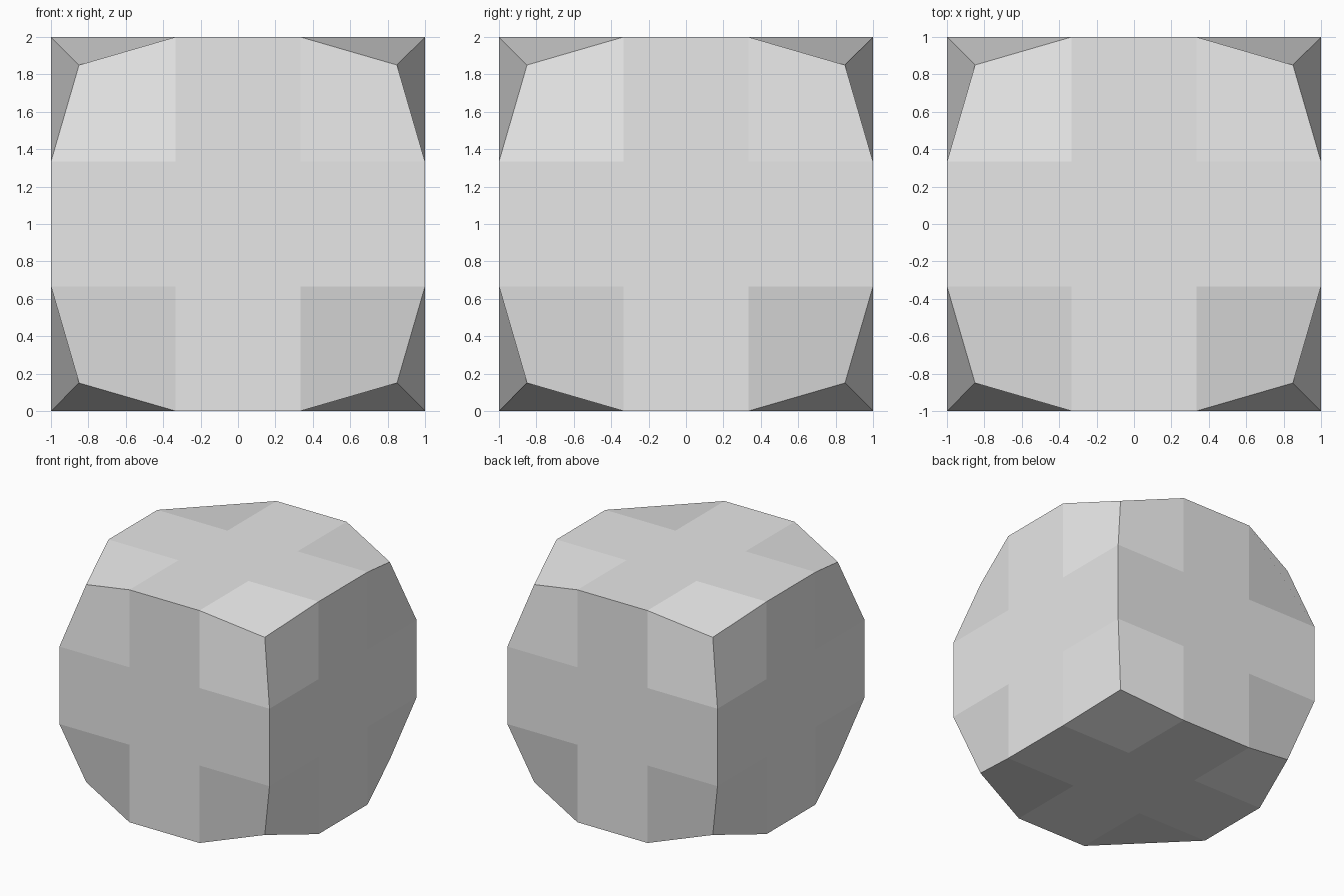
import bpy
import bmesh

# Remove the default object
default = bpy.data.objects.get("Cube")
if default:
    bpy.data.objects.remove(default, do_unlink=True)

# Plain light grey material
grey = bpy.data.materials.new("light grey")
grey.use_nodes = True
colour = (0.8, 0.8, 0.8, 1.0)
grey.diffuse_color = colour
for node in grey.node_tree.nodes:
    if node.type == "BSDF_PRINCIPLED":
        node.inputs["Base Color"].default_value = colour

# Cube split into three by three faces per side
bm = bmesh.new()
bmesh.ops.create_cube(bm, size=2)
bmesh.ops.subdivide_edges(bm, edges=bm.edges[:], cuts=2, use_grid_fill=True)

# Pull the eight corners inwards, then stand the block on the ground
for v in bm.verts:
    if all(abs(c) > 0.99 for c in v.co):
        v.co *= 0.85
bmesh.ops.translate(bm, verts=bm.verts[:], vec=(0, 0, 1))
bmesh.ops.recalc_face_normals(bm, faces=bm.faces[:])

mesh = bpy.data.meshes.new("blunted_block")
bm.to_mesh(mesh)
bm.free()
mesh.materials.append(grey)
block = bpy.data.objects.new("blunted_block", mesh)
bpy.context.scene.collection.objects.link(block)
